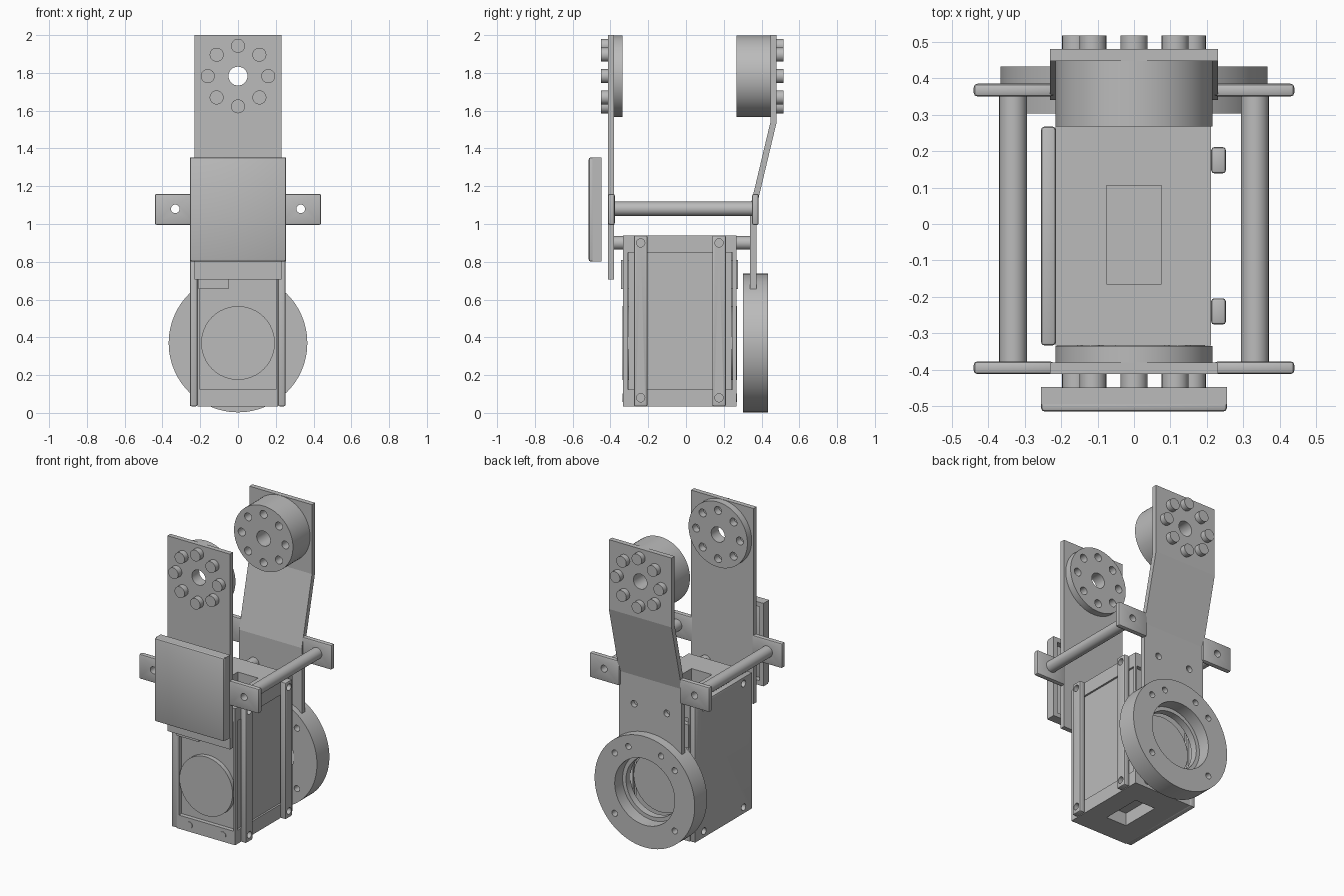
import bpy, bmesh
from math import sin, cos, pi, radians
from mathutils import Matrix

cube = bpy.data.objects.get("Cube")
if cube:
    bpy.data.objects.remove(cube, do_unlink=True)

grey = bpy.data.materials.new("machined grey")
grey.use_nodes = True
COLOUR = (0.5, 0.5, 0.5, 1)
grey.diffuse_color = COLOUR
grey.node_tree.nodes["Principled BSDF"].inputs["Base Color"].default_value = COLOUR

# world directions of the drawing plane (u, v) and of the thickness w
AXES = {"x": (1, 2, 0), "y": (0, 2, 1), "z": (0, 1, 2)}


def finish(name, bm, bevel=0):
    """Turn a bmesh into a shaded object, rounding its long sharp edges."""
    bmesh.ops.remove_doubles(bm, verts=bm.verts, dist=0.0002)
    bmesh.ops.recalc_face_normals(bm, faces=bm.faces)
    if bevel:
        sharp = [e for e in bm.edges if len(e.link_faces) == 2
                 and e.calc_length() > 0.02 and e.calc_face_angle(0) > 1]
        bmesh.ops.bevel(bm, geom=sharp, offset=bevel, segments=2,
                        profile=0.5, affect="EDGES", clamp_overlap=True)
    mesh = bpy.data.meshes.new(name)
    bm.to_mesh(mesh)
    bm.free()
    obj = bpy.data.objects.new(name, mesh)
    bpy.context.collection.objects.link(obj)
    mesh.materials.clear()
    mesh.materials.append(grey)
    bpy.ops.object.select_all(action="DESELECT")
    obj.select_set(True)
    bpy.context.view_layer.objects.active = obj
    bpy.ops.object.shade_smooth_by_angle(angle=radians(30))
    return obj


def rect(u0, u1, v0, v1):
    return [(u0, v0), (u1, v0), (u1, v1), (u0, v1)]


def circle(u, v, r, n=32):
    return [(u + r * cos(2 * pi * i / n), v + r * sin(2 * pi * i / n)) for i in range(n)]


def plate(name, axis, w0, w1, outline, holes=(), bevel=0):
    """Extrude an outline with holes along an axis from w0 to w1."""
    curve = bpy.data.curves.new(name, "CURVE")
    curve.dimensions = "2D"
    curve.fill_mode = "BOTH"
    curve.extrude = (w1 - w0) / 2
    for loop in [outline, *holes]:
        spline = curve.splines.new("POLY")
        spline.points.add(len(loop) - 1)
        for point, (u, v) in zip(spline.points, loop):
            point.co = (u, v, 0, 1)
        spline.use_cyclic_u = True
    temp = bpy.data.objects.new(name + " outline", curve)
    mesh = bpy.data.meshes.new_from_object(temp)
    bm = bmesh.new()
    bm.from_mesh(mesh)
    bpy.data.objects.remove(temp)
    bpy.data.curves.remove(curve)
    bpy.data.meshes.remove(mesh)
    basis = Matrix.Identity(4)
    for column, row in enumerate(AXES[axis]):
        for r in range(3):
            basis[r][column] = 1 if r == row else 0
    shift = [0, 0, 0]
    shift[AXES[axis][2]] = (w0 + w1) / 2
    bm.transform(Matrix.Translation(shift) @ basis)
    return finish(name, bm, bevel)


def box(name, x0, x1, y0, y1, z0, z1, bevel=0):
    bm = bmesh.new()
    bmesh.ops.create_cube(bm, size=1)
    bm.transform(Matrix.Translation(((x0 + x1) / 2, (y0 + y1) / 2, (z0 + z1) / 2))
                 @ Matrix.Diagonal((x1 - x0, y1 - y0, z1 - z0, 1)))
    return finish(name, bm, bevel)


# Motor body: core, pocketed end caps and round bosses
box("body_core", -0.2, 0.2, -0.305, 0.24, 0.12, 0.855)
pocket = rect(-0.075, 0.075, -0.165, 0.105)
plate("body_top_cap", "z", 0.85, 0.94, rect(-0.215, 0.212, -0.333, 0.267), [pocket])
plate("body_bottom_cap", "z", 0.035, 0.125, rect(-0.215, 0.212, -0.333, 0.267), [pocket])
AXLE = 0.37
for side, y0, y1 in (("front", -0.335, -0.3), ("rear", 0.235, 0.27)):
    plate(side + "_boss", "y", y0, y1, circle(0, AXLE, 0.195, 64))
for side, y0, y1 in (("front", -0.345, -0.3), ("rear", 0.235, 0.275)):
    box(side + "_connector", -0.21, -0.05, y0, y1, 0.655, 0.81)
    for x0, x1 in ((-0.215, -0.2), (0.2, 0.212)):
        box(side + "_corner_strip", x0, x1, min(y0, y1) + 0.012, max(y0, y1) - 0.008, 0.12, 0.855)
for y, face in ((-0.333, -1), (0.267, 1)):
    for x in (-0.123, 0.123):
        plate("cap_screw", "y", y - 0.003, y + 0.003, circle(x, 0.08, 0.022, 20))

# Side plate on one flank, two drilled rails on the other
RAILS = (-0.24, 0.175)
corner_holes = [circle(y, z, 0.022, 20) for y in RAILS for z in (0.08, 0.9)]
plate("side_plate", "x", -0.255, -0.215, rect(-0.333, 0.267, 0.035, 0.94), corner_holes, 0.008)
for y in RAILS:
    plate("side_rail", "x", 0.212, 0.252, rect(y - 0.036, y + 0.036, 0.035, 0.94),
          [circle(y, z, 0.022, 20) for z in (0.08, 0.9)], 0.008)

# Standoffs from the body to the brackets
for x in (-0.12, 0.12):
    plate("front_standoff", "y", -0.38, -0.333, circle(x, 0.9, 0.036))
    plate("rear_standoff", "y", 0.267, 0.34, circle(x, 0.9, 0.036))

# Long brackets: straight in front, cranked at the rear
HUB = 1.783
bore = circle(0, HUB, 0.05)
mounts = [circle(x, 0.9, 0.022, 20) for x in (-0.12, 0.12)]
plate("front_bracket", "y", -0.412, -0.38, rect(-0.23, 0.23, 0.705, 2), [bore, *mounts])
plate("rear_bracket_top", "y", 0.447, 0.48, rect(-0.23, 0.23, 1.54, 2), [bore])
plate("rear_bracket_slope", "x", -0.23, 0.23,
      [(0.34, 1.09), (0.373, 1.09), (0.48, 1.54), (0.447, 1.54)])
plate("rear_bracket_foot", "y", 0.34, 0.373, rect(-0.23, 0.23, 0.655, 1.09), mounts)

# Round hubs with eight bolts each
ring_of_bolts = [(0.16 * cos(k * pi / 4), HUB + 0.16 * sin(k * pi / 4)) for k in range(8)]
bolt_holes = [circle(x, z, 0.026, 20) for x, z in ring_of_bolts]
for side, disc, bolt in (("front", (-0.38, -0.335), (-0.45, -0.412)),
                         ("rear", (0.267, 0.447), (0.48, 0.517))):
    plate(side + "_hub", "y", *disc, circle(0, HUB, 0.216, 64), [bore, *bolt_holes])
    for x, z in ring_of_bolts:
        plate(side + "_hub_bolt", "y", *bolt, circle(x, z, 0.037, 24))

# Ears and hollow cross rods
for s in (-1, 1):
    hole = circle(s * 0.332, 1.08, 0.023, 20)
    ear = rect(min(s * 0.22, s * 0.44), max(s * 0.22, s * 0.44), 0.995, 1.16)
    plate("front_ear", "y", -0.412, -0.377, ear, [hole], 0.01)
    plate("rear_ear", "y", 0.35, 0.385, ear, [hole], 0.01)
    plate("cross_rod", "y", -0.378, 0.352, circle(s * 0.332, 1.08, 0.038), [hole])

# Large rear ring with a stepped bore
ring_holes = [circle(x, AXLE + z, 0.02, 20) for x, z in
              ((-0.22, 0.2), (0.22, 0.2), (-0.22, -0.2), (0.22, -0.2), (-0.12, 0.27), (0.12, 0.27))]
rim = circle(0, AXLE, 0.367, 96)
plate("ring_inner_half", "y", 0.303, 0.35, rim, [circle(0, AXLE, 0.195, 64), *ring_holes])
plate("ring_outer_half", "y", 0.35, 0.433, rim, [circle(0, AXLE, 0.22, 64), *ring_holes])

# Front cover: a shallow tray open towards the bracket
plate("cover_face", "y", -0.515, -0.485, rect(-0.255, 0.255, 0.802, 1.352), bevel=0.01)
plate("cover_rim", "y", -0.495, -0.447, rect(-0.255, 0.255, 0.802, 1.352),
      [rect(-0.225, 0.225, 0.832, 1.322)])
